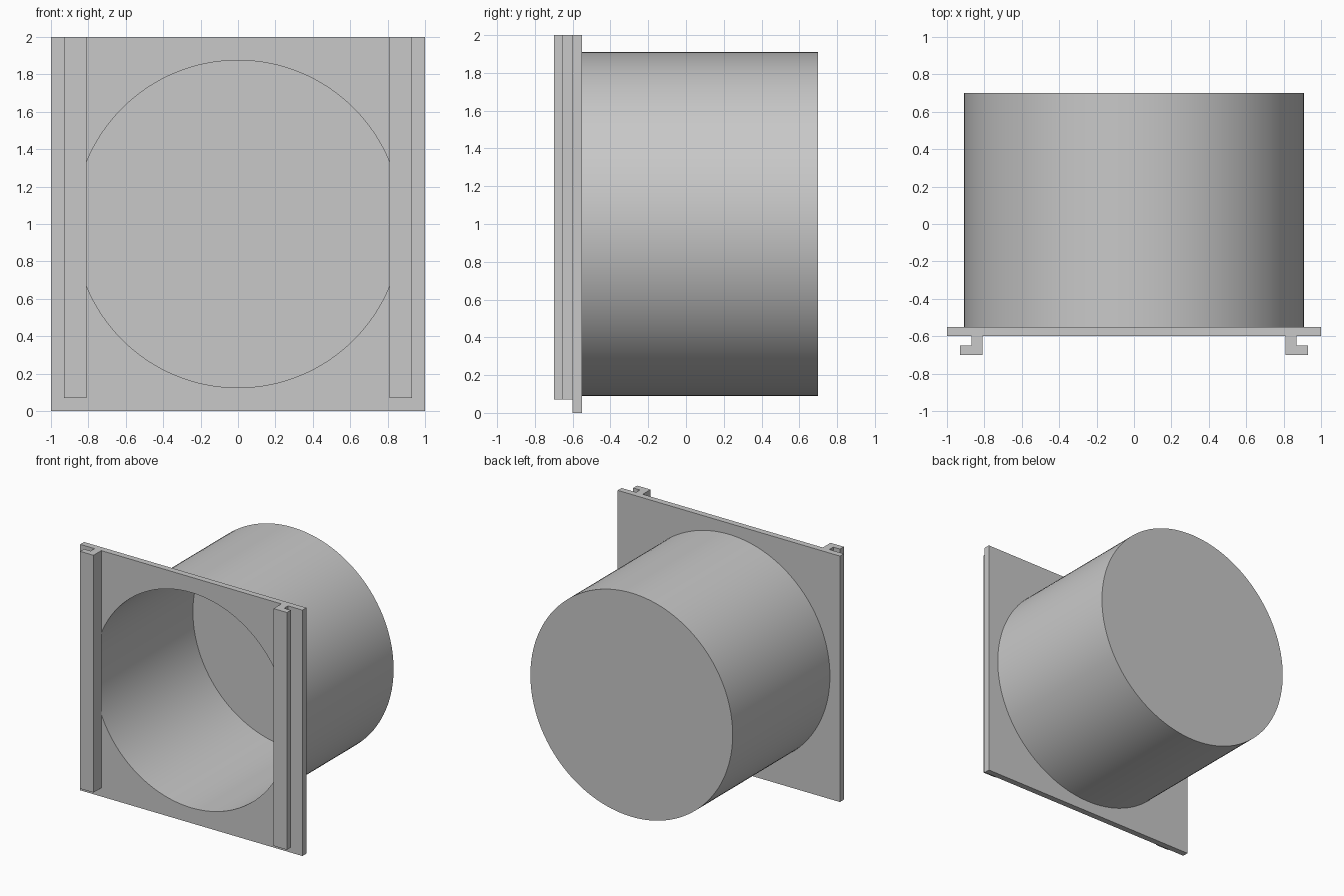
import bpy, bmesh
from math import pi, sin, cos, radians

SEGMENTS = 128
CENTRE_Z = 1.0
OUTER, INNER = 0.91, 0.875
PLATE_FRONT, PLATE_BACK, CUP_BACK = -0.6, -0.55, 0.7
FLOOR = 0.03

cube = bpy.data.objects.get("Cube")
if cube:
    bpy.data.objects.remove(cube, do_unlink=True)

grey = bpy.data.materials.new("plain_grey")
grey.use_nodes = True
colour = (0.58, 0.58, 0.58, 1)
grey.diffuse_color = colour
grey.node_tree.nodes["Principled BSDF"].inputs["Base Color"].default_value = colour


def add_object(name, bm):
    bmesh.ops.recalc_face_normals(bm, faces=bm.faces)
    mesh = bpy.data.meshes.new(name)
    bm.to_mesh(mesh)
    bm.free()
    mesh.materials.append(grey)
    obj = bpy.data.objects.new(name, mesh)
    bpy.context.collection.objects.link(obj)
    return obj


def smooth(obj):
    bpy.ops.object.select_all(action="DESELECT")
    obj.select_set(True)
    bpy.context.view_layer.objects.active = obj
    bpy.ops.object.shade_smooth_by_angle(angle=radians(30))


def ring(bm, radius, y):
    angles = [2 * pi * i / SEGMENTS for i in range(SEGMENTS)]
    return [bm.verts.new((radius * cos(a), y, CENTRE_Z + radius * sin(a))) for a in angles]


def bridge(bm, a, b):
    for i in range(SEGMENTS):
        j = (i + 1) % SEGMENTS
        bm.faces.new((a[i], a[j], b[j], b[i]))


def prism(bm, outline, bottom, top):
    face = bm.faces.new([bm.verts.new((x, y, bottom)) for x, y in outline])
    result = bmesh.ops.extrude_face_region(bm, geom=[face])
    verts = [v for v in result["geom"] if isinstance(v, bmesh.types.BMVert)]
    bmesh.ops.translate(bm, verts=verts, vec=(0, 0, top - bottom))


# Hollow round cup, open at the front and closed at the back
bm = bmesh.new()
profile = [(INNER, CUP_BACK - FLOOR), (INNER, PLATE_BACK), (OUTER, PLATE_BACK), (OUTER, CUP_BACK)]
rings = [ring(bm, r, y) for r, y in profile]
for a, b in zip(rings, rings[1:]):
    bridge(bm, a, b)
bm.faces.new(rings[0])
bm.faces.new(rings[-1])
smooth(add_object("round_cup", bm))

# Square front plate
bm = bmesh.new()
prism(bm, [(-1, PLATE_FRONT), (1, PLATE_FRONT), (1, PLATE_BACK), (-1, PLATE_BACK)], 0, 2)
plate = add_object("front_plate", bm)

# Round opening through the plate
bm = bmesh.new()
ends = [ring(bm, INNER, y) for y in (PLATE_FRONT - 0.1, PLATE_BACK + 0.1)]
bridge(bm, *ends)
for end in ends:
    bm.faces.new(end)
cutter = add_object("opening_cutter", bm)
cutter.hide_render = True
cut = plate.modifiers.new("opening", "BOOLEAN")
cut.operation = "DIFFERENCE"
cut.solver = "EXACT"
cut.object = cutter
bpy.context.view_layer.objects.active = plate
bpy.ops.object.modifier_apply(modifier=cut.name)
bpy.data.objects.remove(cutter, do_unlink=True)
smooth(plate)

# L-shaped slide rails, with lips turned outwards
for name, side in (("left_rail", 1), ("right_rail", -1)):
    bm = bmesh.new()
    outline = [(0.81, PLATE_FRONT), (0.81, -0.7), (0.93, -0.7),
               (0.93, -0.65), (0.87, -0.65), (0.87, PLATE_FRONT)]
    prism(bm, [(side * x, y) for x, y in outline], 0.07, 2)
    add_object(name, bm)
